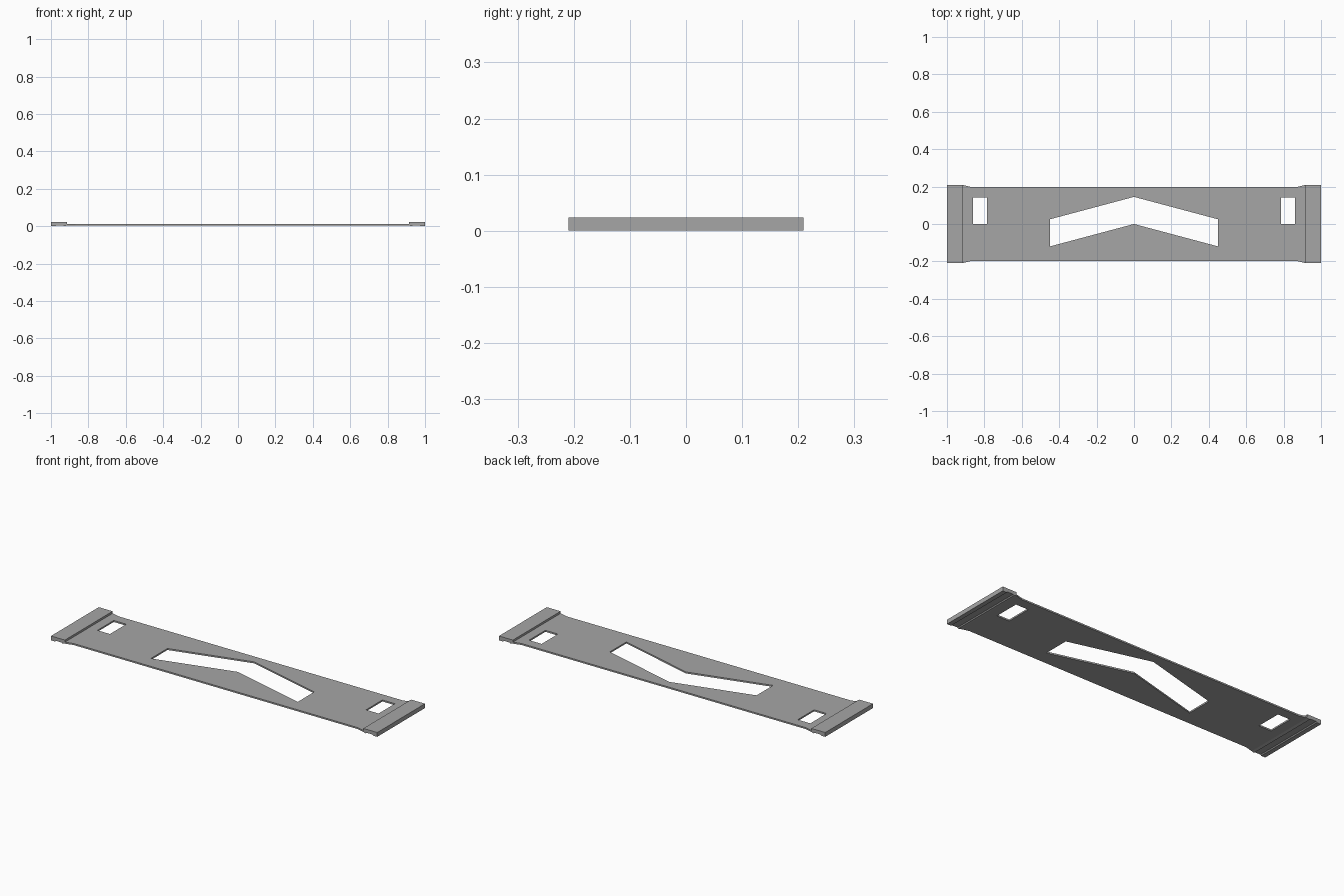
import bpy, bmesh

if "Cube" in bpy.data.objects:
    bpy.data.objects.remove(bpy.data.objects["Cube"])

PLATE_BOTTOM, PLATE_TOP = 0.004, 0.0125
LIP_X, LIP_HALF_WIDTH, LIP_TOP = 0.915, 0.209, 0.024

grey = bpy.data.materials.new("dark_grey")
grey.diffuse_color = (0.38, 0.38, 0.38, 1)
grey.use_nodes = True
grey.node_tree.nodes["Principled BSDF"].inputs["Base Color"].default_value = grey.diffuse_color


def mirrored(points):
    """Complete an outline with its reflection across x = 0."""
    return points + [(-x, y) for x, y in reversed(points) if x != 0]


def add_object(name, mesh):
    mesh.materials.clear()
    mesh.materials.append(grey)
    for poly in mesh.polygons:
        poly.use_smooth = False
    obj = bpy.data.objects.new(name, mesh)
    bpy.context.collection.objects.link(obj)


def flat_plate(name, loops, bottom, top):
    """Filled 2D outline with holes, turned into a solid mesh."""
    curve = bpy.data.curves.new(name + "_outline", 'CURVE')
    curve.dimensions = '2D'
    curve.fill_mode = 'BOTH'
    curve.extrude = (top - bottom) / 2
    for pts in loops:
        spline = curve.splines.new('POLY')
        spline.points.add(len(pts) - 1)
        for p, (x, y) in zip(spline.points, pts):
            p.co = (x, y, 0, 1)
        spline.use_cyclic_u = True
    temp = bpy.data.objects.new(name + "_outline", curve)
    bpy.context.collection.objects.link(temp)
    bpy.context.view_layer.update()
    graph = bpy.context.evaluated_depsgraph_get()
    mesh = bpy.data.meshes.new_from_object(temp.evaluated_get(graph))
    bpy.data.objects.remove(temp)
    mesh.name = name
    bm = bmesh.new()
    bm.from_mesh(mesh)
    bmesh.ops.remove_doubles(bm, verts=bm.verts, dist=1e-5)
    bmesh.ops.translate(bm, verts=bm.verts, vec=(0, 0, (bottom + top) / 2))
    bmesh.ops.recalc_face_normals(bm, faces=bm.faces)
    bm.to_mesh(mesh)
    bm.free()
    add_object(name, mesh)


def end_lip(name, side):
    """Raised end bar with a shallow groove below: an xz profile extruded across."""
    profile = [(LIP_X, PLATE_BOTTOM), (0.93, 0), (0.935, 0.005), (0.97, 0.005),
               (0.975, 0), (1, 0), (1, LIP_TOP), (LIP_X, LIP_TOP)]
    bm = bmesh.new()
    face = bm.faces.new([bm.verts.new((side * x, -LIP_HALF_WIDTH, z)) for x, z in profile])
    ext = bmesh.ops.extrude_face_region(bm, geom=[face])
    verts = [g for g in ext['geom'] if isinstance(g, bmesh.types.BMVert)]
    bmesh.ops.translate(bm, verts=verts, vec=(0, 2 * LIP_HALF_WIDTH, 0))
    bmesh.ops.recalc_face_normals(bm, faces=bm.faces)
    mesh = bpy.data.meshes.new(name)
    bm.to_mesh(mesh)
    bm.free()
    add_object(name, mesh)


# Thin plate flaring at both ends, with a chevron slot and two rectangular slots
outline = mirrored([(0.87, -0.197), (LIP_X, -LIP_HALF_WIDTH),
                    (LIP_X, LIP_HALF_WIDTH), (0.87, 0.197)])
chevron = mirrored([(0, 0), (0.45, -0.12), (0.45, 0.025), (0, 0.145)])
right_slot = [(0.785, 0), (0.862, 0), (0.862, 0.143), (0.785, 0.143)]
left_slot = [(-x, y) for x, y in right_slot]
flat_plate("plate", [outline, chevron, right_slot, left_slot], PLATE_BOTTOM, PLATE_TOP)

# Raised bars at both ends
end_lip("right_end_lip", 1)
end_lip("left_end_lip", -1)
